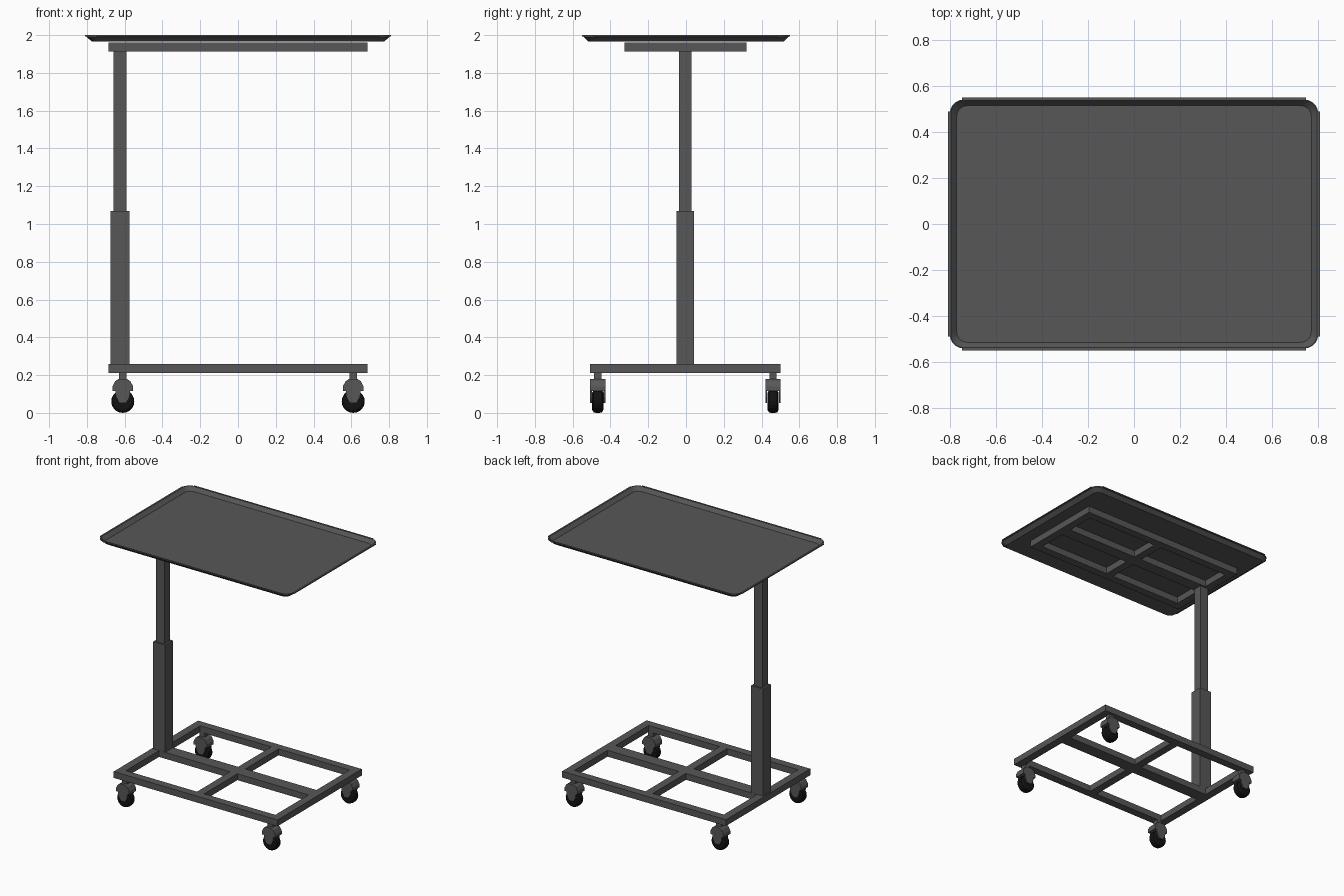
import bpy, bmesh, math

if "Cube" in bpy.data.objects:
    bpy.data.objects.remove(bpy.data.objects["Cube"])


def material(name, v):
    m = bpy.data.materials.new(name)
    m.diffuse_color = (v, v, v, 1)
    m.use_nodes = True
    m.node_tree.nodes["Principled BSDF"].inputs["Base Color"].default_value = m.diffuse_color
    return m


GREY = material("dark grey metal", 0.095)
BLACK = material("black rubber", 0.006)
CY = -0.003  # the stand sits a hair behind the tray centre


def finish(name, bm, mat):
    bmesh.ops.recalc_face_normals(bm, faces=bm.faces)
    me = bpy.data.meshes.new(name)
    bm.to_mesh(me)
    bm.free()
    me.materials.append(mat)
    ob = bpy.data.objects.new(name, me)
    bpy.context.collection.objects.link(ob)
    return ob


def box(name, x0, x1, y0, y1, z0, z1, mat=GREY):
    bm = bmesh.new()
    bmesh.ops.create_cube(bm, size=1)
    for v in bm.verts:
        v.co.x = x1 if v.co.x > 0 else x0
        v.co.y = y1 if v.co.y > 0 else y0
        v.co.z = z1 if v.co.z > 0 else z0
    return finish(name, bm, mat)


def loft(name, rings, mat, closed=True):
    """Skin between equal-length rings of points and cap both ends."""
    bm = bmesh.new()
    loops = [[bm.verts.new(p) for p in r] for r in rings]
    n = len(loops[0])
    for a, b in zip(loops, loops[1:]):
        for i in range(n):
            j = (i + 1) % n
            bm.faces.new((a[i], a[j], b[j], b[i]))
    bm.faces.new(loops[0])
    bm.faces.new(loops[-1])
    return finish(name, bm, mat)


def rounded_rect(hx, hy, r, z, seg=5):
    pts = []
    for k, (sx, sy) in enumerate(((1, 1), (-1, 1), (-1, -1), (1, -1))):
        for i in range(seg + 1):
            a = math.pi / 2 * (k + i / seg)
            pts.append((sx * (hx - r) + r * math.cos(a),
                        sy * (hy - r) + r * math.sin(a), z))
    return pts


# Tray with flared rim
loft("tray", [rounded_rect(0.772, 0.515, 0.045, 1.965),
              rounded_rect(0.802, 0.542, 0.06, 1.99),
              rounded_rect(0.802, 0.542, 0.06, 2.0),
              rounded_rect(0.798, 0.538, 0.057, 2.0),
              rounded_rect(0.772, 0.515, 0.045, 1.972)], GREY)

# Thin lips along the straight rim edges
for s, side in ((-1, "a"), (1, "b")):
    x = sorted((s * 0.797, s * 0.81))
    y = sorted((s * 0.537, s * 0.55))
    box("end_lip_" + side, *x, -0.49, 0.49, 1.992, 2.0)
    box("side_lip_" + side, -0.75, 0.75, *y, 1.992, 2.0)


def frame(name, hx, hy, z0, z1, w, spine):
    """Rectangular frame with a long centre spine and one cross bar."""
    for s, side in ((-1, "a"), (1, "b")):
        y = sorted((s * hy, s * (hy - w)))
        x = sorted((s * hx, s * (hx - w)))
        box(name + "_side_rail_" + side, -hx, hx, y[0] + CY, y[1] + CY, z0, z1)
        box(name + "_end_rail_" + side, *x, CY - hy + w, CY + hy - w, z0, z1)
        c = sorted((s * spine / 2, s * (hy - w)))
        box(name + "_cross_bar_" + side, -w / 2, w / 2, c[0] + CY, c[1] + CY, z0, z1)
    box(name + "_spine", -hx + w, hx - w, CY - spine / 2, CY + spine / 2, z0, z1)


frame("tray_support", 0.685, 0.323, 1.912, 1.962, 0.06, 0.09)
frame("base", 0.685, 0.504, 0.21, 0.258, 0.06, 0.095)

# Telescopic column
box("lower_column", -0.675, -0.575, CY - 0.046, CY + 0.046, 0.255, 1.068)
box("upper_column", -0.66, -0.59, CY - 0.033, CY + 0.033, 1.06, 1.915)

# Casters: stem, hood, fork cheeks and wheel
HOOD = [(-0.055, 0.115), (0.055, 0.115), (0.055, 0.14), (0.04, 0.168),
        (0.022, 0.18), (-0.022, 0.18), (-0.04, 0.168), (-0.055, 0.14)]
CHEEK = [(-0.04, 0.12), (-0.036, 0.085), (-0.018, 0.052),
         (0.018, 0.052), (0.036, 0.085), (0.04, 0.12)]


def extrude_y(name, prof, cx, y0, y1):
    loft(name, [[(cx + x, y, z) for x, z in prof] for y in (y0, y1)], GREY)


for cx in (-0.61, 0.61):
    for cy in (CY - 0.464, CY + 0.464):
        box("caster_stem", cx - 0.021, cx + 0.021, cy - 0.019, cy + 0.019, 0.17, 0.215)
        extrude_y("caster_hood", HOOD, cx, cy - 0.04, cy + 0.04)
        for s in (-1, 1):
            y = sorted((cy + s * 0.04, cy + s * 0.031))
            extrude_y("caster_fork", CHEEK, cx, *y)
        rings = []
        for dy, r in ((-0.03, 0.045), (-0.022, 0.058), (-0.01, 0.061),
                      (0.01, 0.061), (0.022, 0.058), (0.03, 0.045)):
            rings.append([(cx + r * math.cos(math.tau * i / 20), cy + dy,
                           0.061 + r * math.sin(math.tau * i / 20)) for i in range(20)])
        loft("caster_wheel", rings, BLACK)
